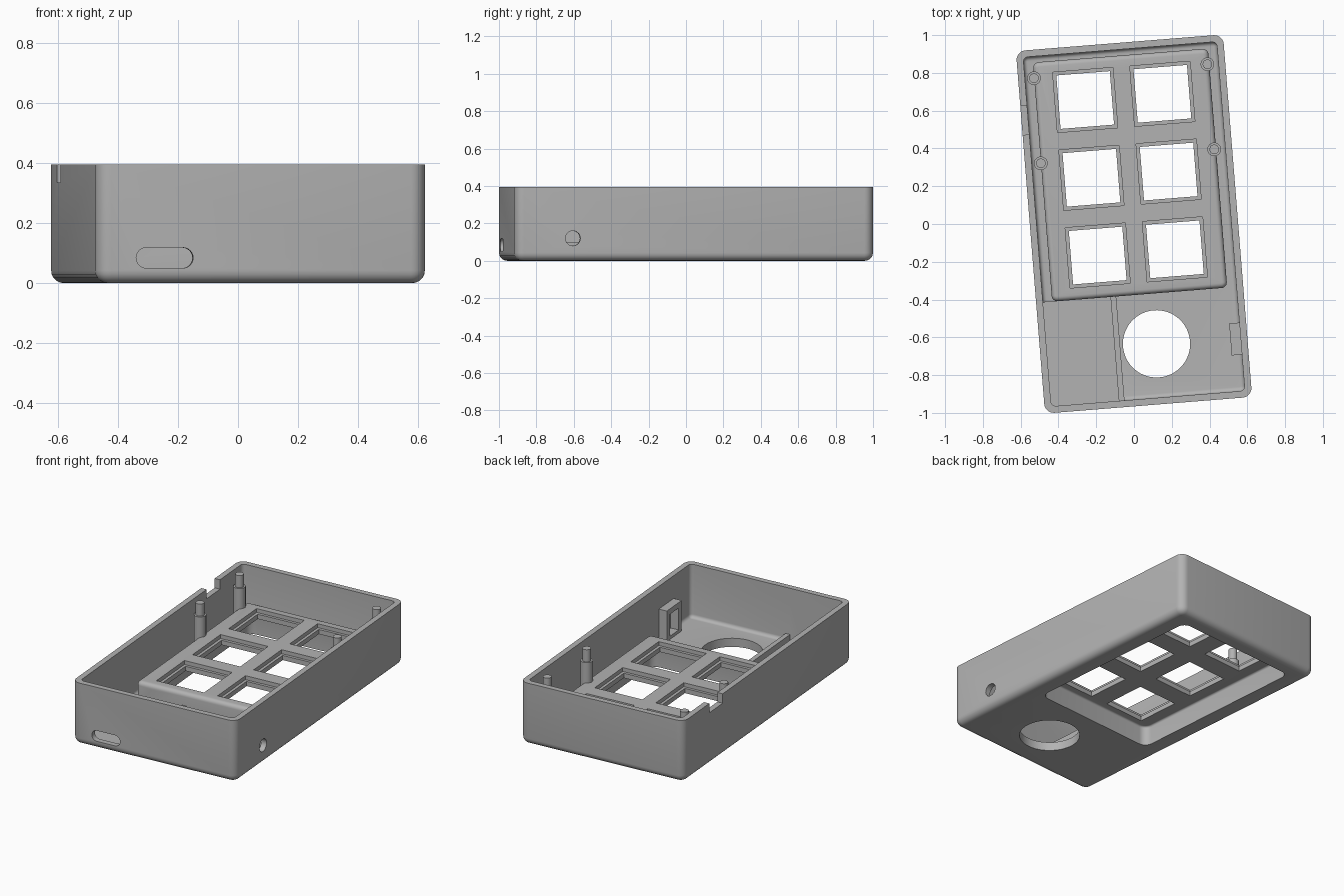
import bpy, bmesh, math
from mathutils import Matrix, Vector

if "Cube" in bpy.data.objects:
    bpy.data.objects.remove(bpy.data.objects["Cube"])

TURN = math.radians(4.6)   # whole case is turned slightly about z
grey = bpy.data.materials.new("plain grey")
grey.diffuse_color = (0.45, 0.45, 0.45, 1)
grey.use_nodes = True
grey.node_tree.nodes["Principled BSDF"].inputs["Base Color"].default_value = grey.diffuse_color


def make(name, bm):
    me = bpy.data.meshes.new(name)
    bm.to_mesh(me)
    bm.free()
    me.materials.append(grey)
    ob = bpy.data.objects.new(name, me)
    bpy.context.collection.objects.link(ob)
    return ob


def box(name, lo, hi, corner=0, bottom=0, top=0):
    """Box from lo to hi with rounded upright, bottom and top edges."""
    bm = bmesh.new()
    bmesh.ops.create_cube(bm, size=1)
    lo, hi = Vector(lo), Vector(hi)
    for v in bm.verts:
        v.co = Vector([(lo[i] + hi[i]) / 2 + v.co[i] * (hi[i] - lo[i]) for i in range(3)])
    if corner:
        up = [e for e in bm.edges if abs(e.verts[0].co.z - e.verts[1].co.z) > 1e-4]
        bmesh.ops.bevel(bm, geom=up, offset=corner, segments=6, profile=0.5, affect='EDGES')
    for z, r in ((lo.z, bottom), (hi.z, top)):
        if r:
            rim = [e for e in bm.edges if all(abs(v.co.z - z) < 1e-5 for v in e.verts)]
            bmesh.ops.bevel(bm, geom=rim, offset=r, segments=5, profile=0.5, affect='EDGES')
    return make(name, bm)


def cylinder(name, stages, axis='Z', segs=48):
    """Cylinders from (centre, radius, length) entries."""
    bm = bmesh.new()
    rot = {'Z': Matrix(), 'X': Matrix.Rotation(math.pi / 2, 4, 'Y'),
           'Y': Matrix.Rotation(math.pi / 2, 4, 'X')}[axis]
    for c, r, d in stages:
        bmesh.ops.create_cone(bm, cap_ends=True, segments=segs, radius1=r, radius2=r,
                              depth=d, matrix=Matrix.Translation(c) @ rot)
    return make(name, bm)


def combine(ob, tool, op='DIFFERENCE'):
    m = ob.modifiers.new("cut", 'BOOLEAN')
    m.operation, m.object, m.solver = op, tool, 'EXACT'
    bpy.context.view_layer.objects.active = ob
    bpy.ops.object.modifier_apply(modifier=m.name)
    bpy.data.objects.remove(tool)


# open tray with rounded outer edges
case = box("case", (-.55, -.9625, 0), (.55, .9625, .395), corner=.05, bottom=.042)
combine(case, box("cavity", (-.514, -.927, .055), (.514, .927, .6), corner=.025, bottom=.022))

# raised keypad block, hollow underneath
combine(case, box("block", (-.465, -.375, .03), (.465, .895, .18), corner=.03, top=.025), 'UNION')
combine(case, box("recess", (-.43, -.34, -.1), (.43, .86, .125), corner=.05, top=.012))

# six stepped key openings
for x in (-.205, .205):
    for y in (-.151, .262, .675):
        for s, z in ((.142, .08), (.16, .155)):
            combine(case, box("key", (x - s, y - s, z), (x + s, y + s, .3)))

# sunken floor of the left front compartment
combine(case, box("sunken", (-.514, -.927, .035), (-.155, -.375, .3)))

# round dial opening and side hole
combine(case, cylinder("dial", [((.068, -.642, 0), .178, .3)], segs=64))
combine(case, cylinder("side_hole", [((.54, -.651, .12), .04, .2)], 'X', 32))

# long rounded port slot in the front wall
bm = bmesh.new()
ring = []
for side in (1, -1):
    for i in range(13):
        a = -math.pi / 2 + math.pi * i / 12
        ring.append(bm.verts.new((-.322 + side * (.061 + .034 * math.cos(a)), -1.05,
                                  .084 + side * .034 * math.sin(a))))
face = bm.faces.new(ring)
ext = bmesh.ops.extrude_face_region(bm, geom=[face])
bmesh.ops.translate(bm, vec=(0, .2, 0),
                    verts=[v for v in ext['geom'] if isinstance(v, bmesh.types.BMVert)])
bmesh.ops.recalc_face_normals(bm, faces=bm.faces)
combine(case, make("slot", bm))

# notch in the left rim
combine(case, box("notch", (-.6, .517, .335), (-.5, .671, .5)))

# low divider rib
rib = box("divider_rib", (-.155, -.94, .03), (-.125, -.36, .10))

# square holder frame behind the side hole
holder = box("side_holder", (.46, -.735, .04), (.52, -.565, .25))
combine(holder, box("holder_gap", (.40, -.70, .075), (.60, -.60, .215)))

# stepped mounting posts
posts = [cylinder("mounting_post", [((x, y, .18), .036, .26), ((x, y, .345), .025, .085)], segs=32)
         for x in (-.466, .455) for y in (.36, .812)]

for ob in [case, rib, holder] + posts:
    ob.rotation_euler.z = TURN
    bpy.ops.object.select_all(action='DESELECT')
    ob.select_set(True)
    bpy.context.view_layer.objects.active = ob
    bpy.ops.object.shade_smooth_by_angle(angle=math.radians(30))
